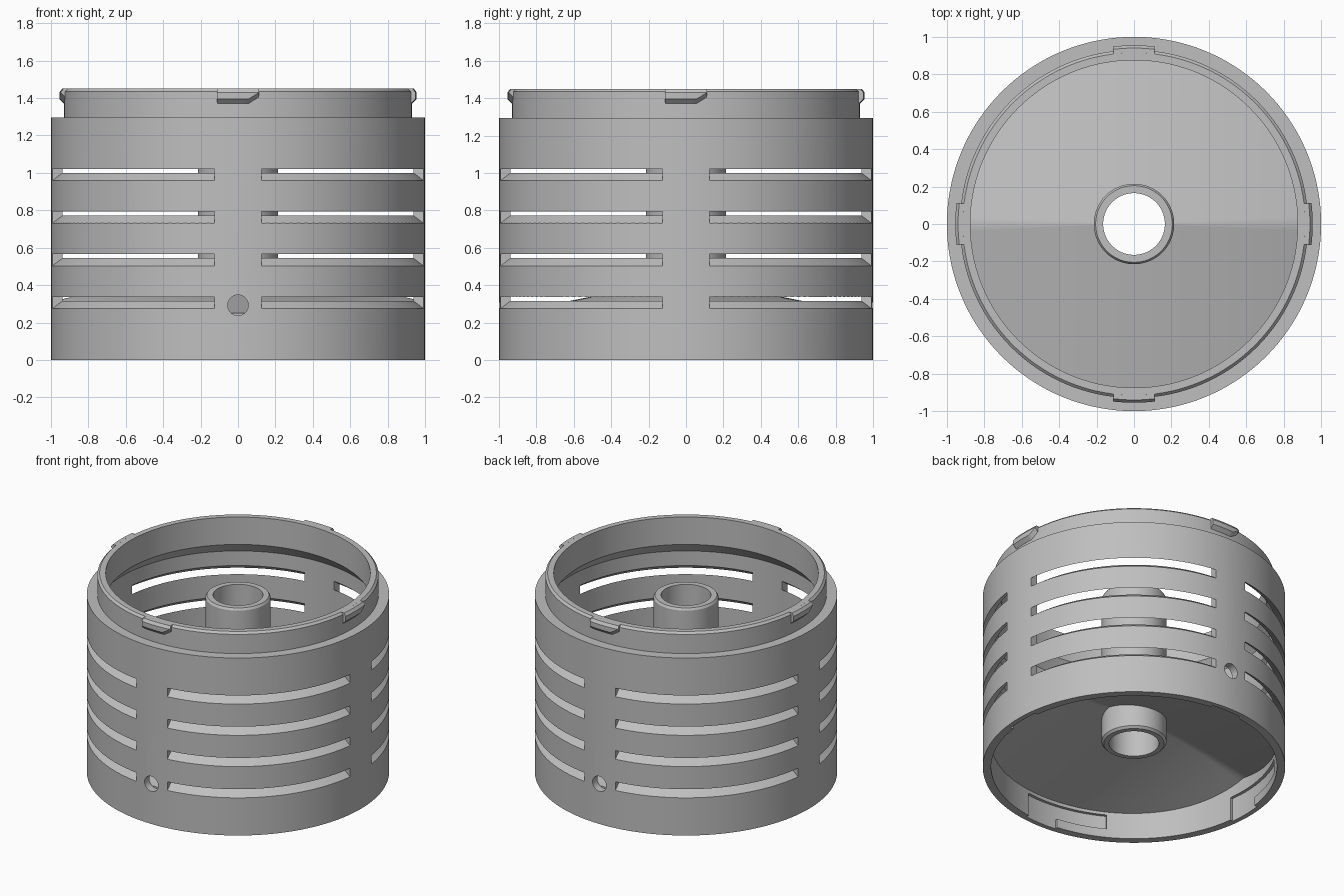
import bpy, bmesh, math
from math import cos, sin, tau, radians
from mathutils import Matrix

cube = bpy.data.objects.get("Cube")
if cube:
    bpy.data.objects.remove(cube)

gray = bpy.data.materials.new("light gray plastic")
gray.use_nodes = True
gray.diffuse_color = (0.52, 0.52, 0.52, 1)
gray.node_tree.nodes["Principled BSDF"].inputs["Base Color"].default_value = (0.52, 0.52, 0.52, 1)


def make_object(name, bm):
    bmesh.ops.recalc_face_normals(bm, faces=bm.faces)
    mesh = bpy.data.meshes.new(name)
    bm.to_mesh(mesh)
    bm.free()
    mesh.materials.append(gray)
    obj = bpy.data.objects.new(name, mesh)
    bpy.context.collection.objects.link(obj)
    return obj


def lathe(bm, profile, start=0.0, end=tau, steps=144, height=None):
    """Sweep a closed (radius, z) profile round the z axis, optionally reshaping z."""
    full = end - start > tau - 0.001
    rings = []
    for i in range(steps if full else steps + 1):
        t = i / steps
        a = start + (end - start) * t
        rings.append([bm.verts.new((r * cos(a), r * sin(a),
                                    height(r, a, t, z) if height else z))
                      for r, z in profile])
    n = len(profile)
    for i in range(steps):
        p, q = rings[i], rings[(i + 1) % len(rings)]
        for j in range(n):
            k = (j + 1) % n
            bm.faces.new((p[j], p[k], q[k], q[j]))
    if not full:
        bm.faces.new(rings[0])
        bm.faces.new(rings[-1])


def smooth(obj):
    bpy.ops.object.select_all(action='DESELECT')
    obj.select_set(True)
    bpy.context.view_layer.objects.active = obj
    bpy.ops.object.shade_smooth_by_angle(angle=radians(25))


def cut(obj, bm):
    """Subtract a mesh from obj and apply the result."""
    cutter = make_object("cutter", bm)
    cutter.hide_render = True
    mod = obj.modifiers.new("cut", 'BOOLEAN')
    mod.operation = 'DIFFERENCE'
    mod.solver = 'EXACT'
    mod.object = cutter
    bpy.context.view_layer.objects.active = obj
    bpy.ops.object.modifier_apply(modifier=mod.name)
    bpy.data.objects.remove(cutter)


# Outer wall with the stepped neck and the inner chamfer under it
bm = bmesh.new()
lathe(bm, [(1, 0), (1, 1.295), (0.93, 1.295), (0.93, 1.435), (0.915, 1.45),
           (0.875, 1.45), (0.875, 1.25), (0.945, 1.17), (0.945, 0)])
wall = make_object("slotted_wall", bm)

# Vent slots that slope down to the outside, four rows in four quarters
gap = math.asin(0.125)
bm = bmesh.new()
for row in range(4):
    z = 0.275 + row * 0.228
    for q in range(4):
        a = q * tau / 4
        lathe(bm, [(0.9, z + 0.075), (1.02, z - 0.015), (1.02, z + 0.048), (0.9, z + 0.138)],
              a + gap, a + tau / 4 - gap, 32)
cut(wall, bm)

# Round holes at the front and back
bm = bmesh.new()
for y in (-1, 1):
    bmesh.ops.create_cone(bm, cap_ends=True, segments=32, radius1=0.055, radius2=0.055, depth=0.3,
                          matrix=Matrix.Translation((0, y, 0.293)) @ Matrix.Rotation(tau / 4, 4, 'X'))
cut(wall, bm)

# Twist-lock grooves inside the bottom rim: entries, then side channels
for low, high, begin, finish in ((-0.1, 0.17, -7.5, 7.5), (0.065, 0.171, -29, 7)):
    bm = bmesh.new()
    for q in range(4):
        a = q * tau / 4
        lathe(bm, [(0.9, low), (0.966, low), (0.966, high), (0.9, high)],
              a + radians(begin), a + radians(finish), 12)
    cut(wall, bm)
smooth(wall)

# Sloped floor with a ridge from side to side
bm = bmesh.new()
radii = [0.19 + 0.756 * i / 8 for i in range(9)]
lathe(bm, [(r, 0.44) for r in radii] + [(r, 0.385) for r in reversed(radii)],
      height=lambda r, a, t, z: z - 0.2 * abs(r * sin(a)) - 0.13 * (r * cos(a)) ** 2)
smooth(make_object("ridged_floor", bm))

# Central tube, open at both ends
bm = bmesh.new()
lathe(bm, [(0.165, 0.18), (0.2, 0.18), (0.215, 0.195), (0.215, 1.275),
           (0.205, 1.29), (0.165, 1.29)], steps=64)
smooth(make_object("center_tube", bm))


# Locking tabs round the neck, with one lower corner cut away
def tab_height(r, a, t, z):
    return z + max(0, t - 0.75) * 0.14 if z < 1.4 else z


for q, side in enumerate(("left", "back", "right", "front")):
    bm = bmesh.new()
    a = q * tau / 4
    lathe(bm, [(0.915, 1.45), (0.94, 1.45), (0.955, 1.43), (0.955, 1.395),
               (0.93, 1.37), (0.915, 1.37)],
          a - radians(6.8), a + radians(6.8), 12, tab_height)
    smooth(make_object(side + "_locking_tab", bm))
